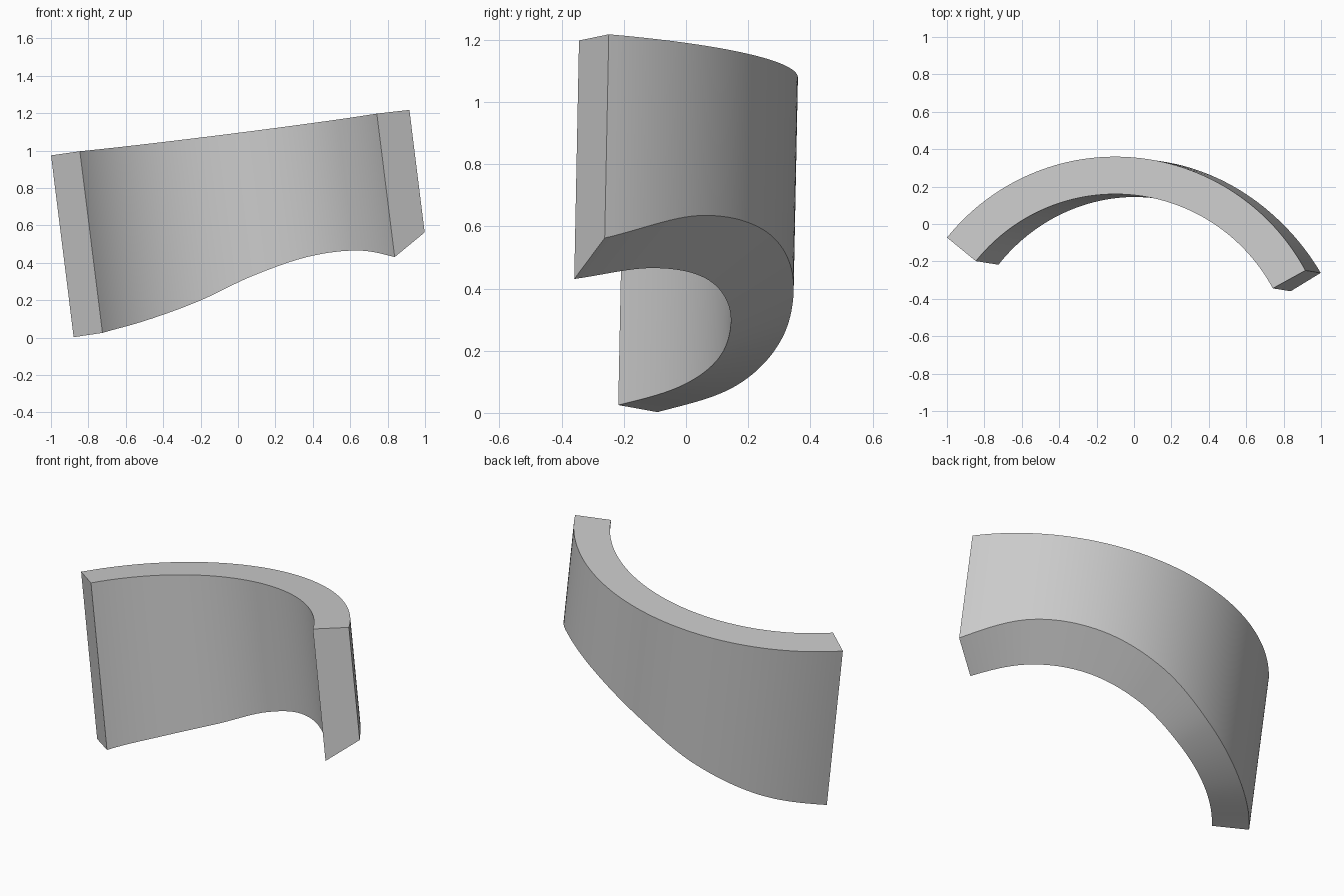
import bpy, bmesh, math
from mathutils import Vector

cube = bpy.data.objects.get("Cube")
if cube:
    bpy.data.objects.remove(cube, do_unlink=True)

# Plain grey material
grey = bpy.data.materials.new("plain_grey")
grey.use_nodes = True
colour = (0.6, 0.6, 0.6, 1)
grey.diffuse_color = colour
grey.node_tree.nodes["Principled BSDF"].inputs["Base Color"].default_value = colour

SEGMENTS = 72
START, END = math.radians(141), math.radians(28.6)
CENTRE = Vector((-0.1, -0.807))
DROP = Vector((0.1245, -0.02, -1))          # direction of the walls

# Wall radius and wall depth at even steps along the arc
INNER = (0.967, (0.971, 0.931, 0.863, 0.762, 0.700, 0.703, 0.767))
OUTER = (1.167, (0.972, 0.917, 0.800, 0.643, 0.550, 0.548, 0.655))


def smooth_value(knots, t):
    """Smooth curve through evenly spaced knots, t from 0 to 1."""
    k = [2 * knots[0] - knots[1], *knots, 2 * knots[-1] - knots[-2]]
    s = t * (len(knots) - 1)
    i = min(int(s), len(knots) - 2)
    f = s - i
    a, b, c, d = k[i:i + 4]
    return b + 0.5 * f * (c - a + f * (2*a - 5*b + 4*c - d + f * (3*(b - c) + d - a)))


def wall_edge(wall, t):
    """Top and bottom point of a wall."""
    radius, depths = wall
    angle = START + (END - START) * t
    x = CENTRE.x + radius * math.cos(angle) * 0.992
    y = CENTRE.y + radius * math.sin(angle)
    top = Vector((x, y, 1.098 + 0.125 * x - 0.02 * y))
    return top, top + DROP * smooth_value(depths, t)


# Curved block: a four-sided section swept along the arc
bm = bmesh.new()
sections = []
for step in range(SEGMENTS + 1):
    t = step / SEGMENTS
    inner_top, inner_bottom = wall_edge(INNER, t)
    outer_top, outer_bottom = wall_edge(OUTER, t)
    sections.append([bm.verts.new(p) for p in
                     (inner_top, outer_top, outer_bottom, inner_bottom)])
for a, b in zip(sections, sections[1:]):
    for i in range(4):
        j = (i + 1) % 4
        bm.faces.new((a[i], a[j], b[j], b[i]))
bm.faces.new(sections[0])
bm.faces.new(sections[-1])
bmesh.ops.recalc_face_normals(bm, faces=bm.faces[:])

mesh = bpy.data.meshes.new("curved_block")
bm.to_mesh(mesh)
bm.free()
mesh.materials.append(grey)
block = bpy.data.objects.new("curved_block", mesh)
bpy.context.collection.objects.link(block)

# Smooth walls with sharp rims
bpy.ops.object.select_all(action='DESELECT')
block.select_set(True)
bpy.context.view_layer.objects.active = block
bpy.ops.object.shade_smooth_by_angle(angle=math.radians(30))
